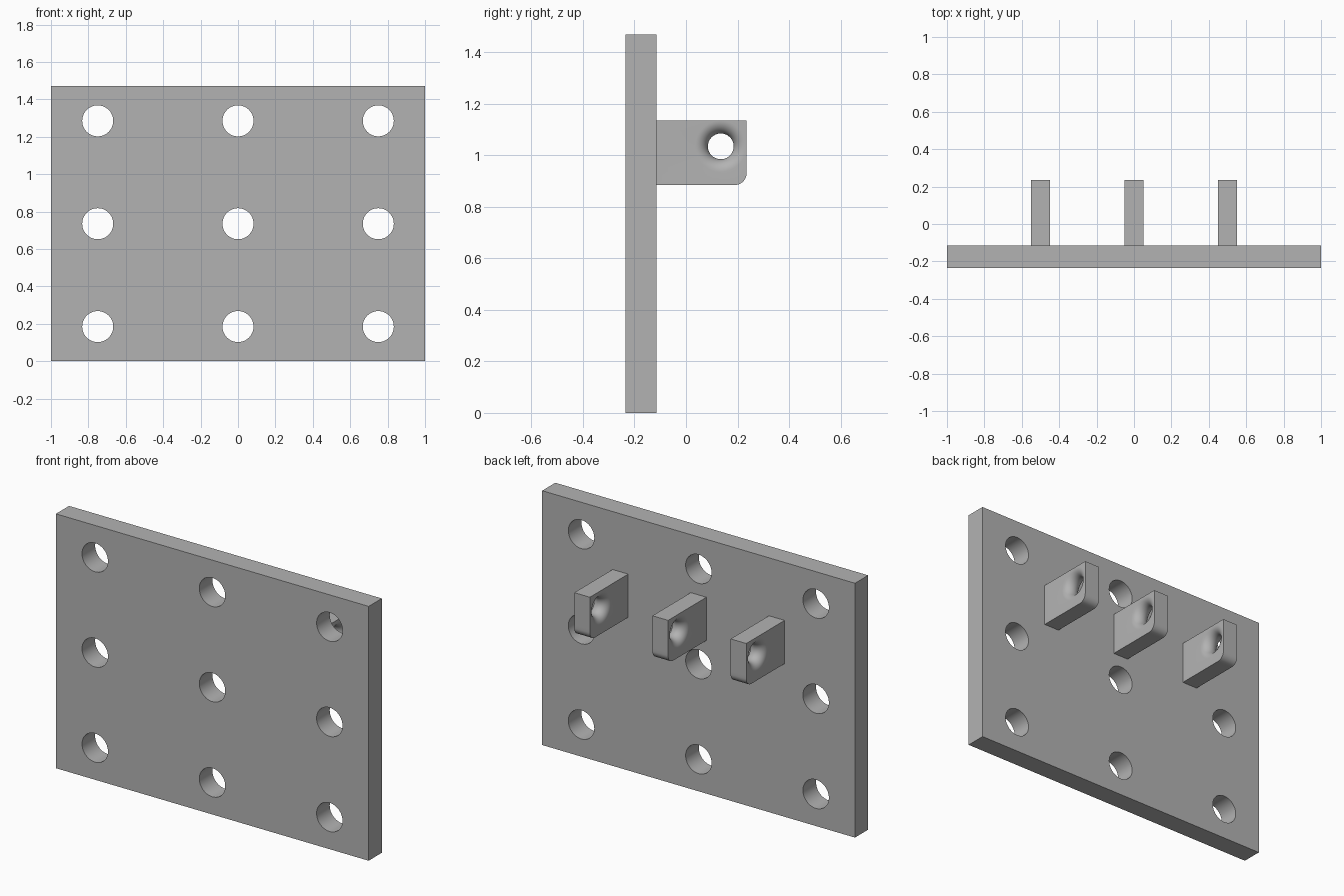
import bpy, bmesh, math

if "Cube" in bpy.data.objects:
    bpy.data.objects.remove(bpy.data.objects["Cube"], do_unlink=True)

GREY = (0.45, 0.45, 0.45, 1)
grey = bpy.data.materials.new("plain grey")
grey.use_nodes = True
grey.diffuse_color = GREY
grey.node_tree.nodes["Principled BSDF"].inputs["Base Color"].default_value = GREY

WIDTH, HEIGHT, FRONT, BACK = 2.0, 1.47, -0.235, -0.115


def finish(obj):
    """Merge seams, fix normals and smooth the rounded surfaces."""
    bm = bmesh.new()
    bm.from_mesh(obj.data)
    bmesh.ops.remove_doubles(bm, verts=bm.verts, dist=1e-5)
    bmesh.ops.recalc_face_normals(bm, faces=bm.faces)
    bm.to_mesh(obj.data)
    bm.free()
    bpy.ops.object.select_all(action='DESELECT')
    obj.select_set(True)
    bpy.context.view_layer.objects.active = obj
    bpy.ops.object.shade_smooth_by_angle(angle=math.radians(30))


def circle(cx, cy, r, n=48):
    return [(cx + r * math.cos(math.tau * i / n), cy + r * math.sin(math.tau * i / n))
            for i in range(n)]


# Mounting plate: filled rectangle with a three by three grid of holes
curve = bpy.data.curves.new("mounting_plate", 'CURVE')
curve.dimensions = '2D'
curve.fill_mode = 'BOTH'
curve.extrude = (BACK - FRONT) / 2
loops = [[(-WIDTH / 2, 0), (WIDTH / 2, 0), (WIDTH / 2, HEIGHT), (-WIDTH / 2, HEIGHT)]]
loops += [circle(x, HEIGHT / 2 + dz, 0.083)
          for x in (-0.75, 0, 0.75) for dz in (-0.55, 0, 0.55)]
for points in loops:
    spline = curve.splines.new('POLY')
    spline.points.add(len(points) - 1)
    for p, (x, y) in zip(spline.points, points):
        p.co = (x, y, 0, 1)
    spline.use_cyclic_u = True
plate = bpy.data.objects.new("mounting_plate", curve)
bpy.context.collection.objects.link(plate)
plate.location.y = (FRONT + BACK) / 2
plate.rotation_euler.x = math.pi / 2
bpy.context.view_layer.objects.active = plate
plate.select_set(True)
bpy.ops.object.convert(target='MESH')
plate = bpy.context.object
plate.data.materials.clear()
plate.data.materials.append(grey)
finish(plate)

# Lug outline, measured from the centre of its eye
EYE_Y, EYE_Z, HALF, THROAT = 0.135, 1.035, 0.05, 0.05
LEFT, RIGHT, LOW, HIGH, CORNER = BACK - 0.005 - EYE_Y, 0.1, -0.15, 0.1, 0.045
outline = [(RIGHT, HIGH), (LEFT, HIGH), (LEFT, LOW)]
for i in range(9):
    a = -math.pi / 2 + math.pi / 2 * i / 8
    outline.append((RIGHT - CORNER + CORNER * math.cos(a), LOW + CORNER + CORNER * math.sin(a)))


def subdivided(points):
    """Split long edges so the eye has enough steps around it."""
    result = []
    for (y0, z0), (y1, z1) in zip(points, points[1:] + points[:1]):
        turn = (math.atan2(z1, y1) - math.atan2(z0, y0)) % math.tau
        n = max(1, round(turn / 0.08))
        a0 = math.atan2(z0, y0)
        for i in range(n):
            a = a0 + turn * i / n
            # intersect the ray at angle a with the edge
            dy, dz = y1 - y0, z1 - z0
            r = (y0 * dz - z0 * dy) / (math.cos(a) * dz - math.sin(a) * dy)
            result.append((r * math.cos(a), r * math.sin(a)))
    return result


outline = subdivided(outline)


def make_lug(name, x):
    """A rounded bracket whose eye flares out smoothly to both sides."""
    bm = bmesh.new()
    rings = [[bm.verts.new((HALF, y, z)) for y, z in outline]]
    steps = 20
    for k in range(steps + 1):
        t = math.pi * k / steps
        r = THROAT + 0.0495 * (1 - math.sin(t))
        ring = []
        for y, z in outline:
            a = math.atan2(z, y)
            ring.append(bm.verts.new((HALF * math.cos(t), r * math.cos(a), r * math.sin(a))))
        rings.append(ring)
    rings.append([bm.verts.new((-HALF, y, z)) for y, z in outline])
    n = len(outline)
    for a, b in zip(rings, rings[1:] + rings[:1]):
        for i in range(n):
            j = (i + 1) % n
            bm.faces.new((a[i], a[j], b[j], b[i]))
    mesh = bpy.data.meshes.new(name)
    bm.to_mesh(mesh)
    bm.free()
    mesh.materials.append(grey)
    obj = bpy.data.objects.new(name, mesh)
    obj.location = (x, EYE_Y, EYE_Z)
    bpy.context.collection.objects.link(obj)
    finish(obj)


# Three lugs across the back
for label, x in (("right", -0.5), ("middle", 0), ("left", 0.5)):
    make_lug(label + "_lug", x)
